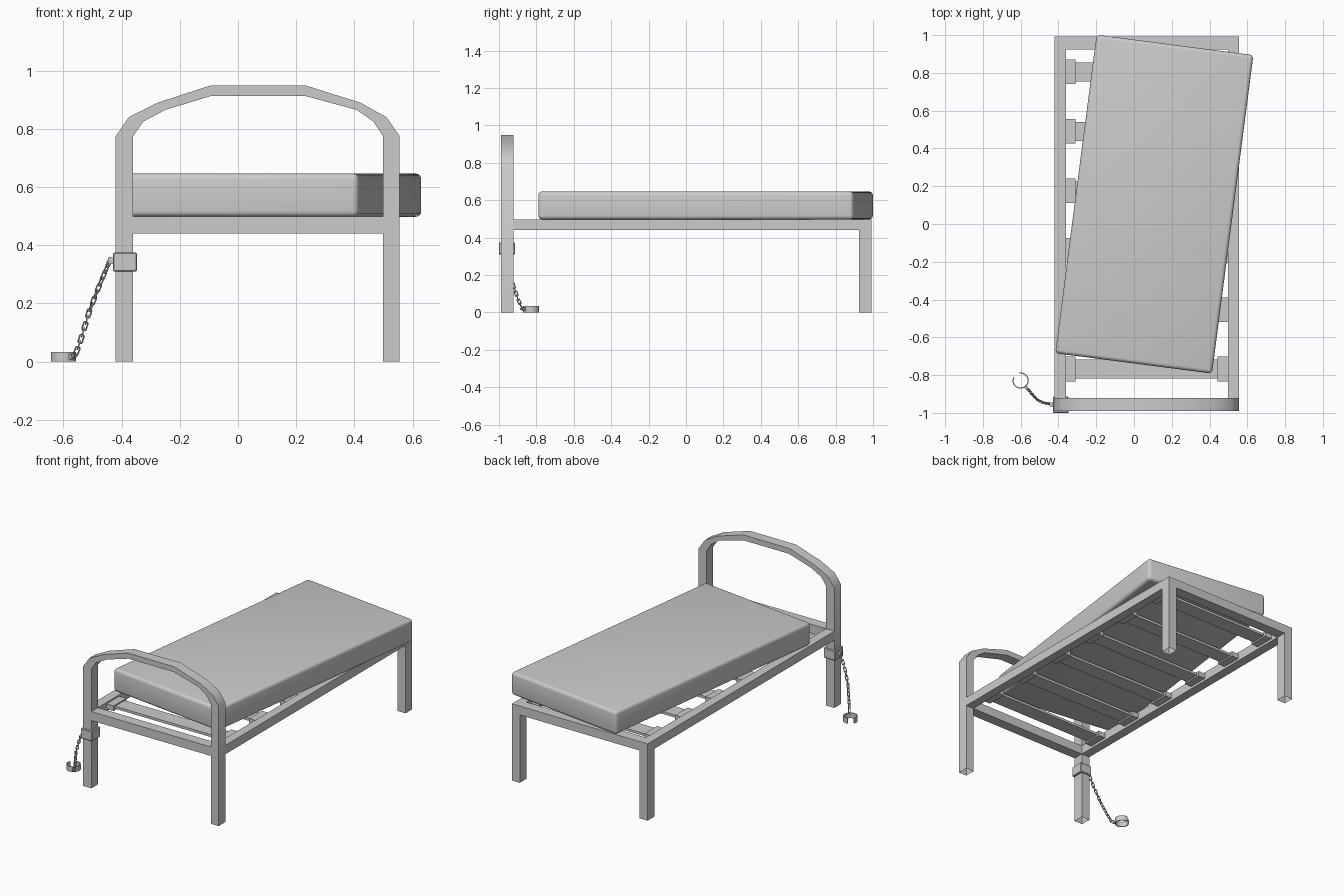
import bpy, bmesh
from math import radians, cos, sin, pi
from mathutils import Vector, Matrix

if "Cube" in bpy.data.objects:
    bpy.data.objects.remove(bpy.data.objects["Cube"])


def finish(name, bm, angle=None):
    bmesh.ops.recalc_face_normals(bm, faces=bm.faces)
    me = bpy.data.meshes.new(name)
    bm.to_mesh(me)
    bm.free()
    ob = bpy.data.objects.new(name, me)
    bpy.context.collection.objects.link(ob)
    if angle:
        bpy.ops.object.select_all(action='DESELECT')
        ob.select_set(True)
        bpy.context.view_layer.objects.active = ob
        bpy.ops.object.shade_smooth_by_angle(angle=radians(angle))
    return ob


def box(name, x, y, z, bevel=0, segments=1, open_bottom=False):
    bm = bmesh.new()
    size = (x[1] - x[0], y[1] - y[0], z[1] - z[0])
    mid = Vector((x[0] + x[1], y[0] + y[1], z[0] + z[1])) / 2
    bmesh.ops.create_cube(bm, size=1, matrix=Matrix.Translation(mid) @ Matrix.Diagonal((*size, 1)))
    if open_bottom:
        low = [f for f in bm.faces if f.calc_center_median().z < z[0] + 1e-4]
        bmesh.ops.delete(bm, geom=low, context='FACES')
    if bevel:
        bmesh.ops.bevel(bm, geom=bm.edges[:], offset=bevel, segments=segments,
                        profile=0.5, affect='EDGES')
    return finish(name, bm, 40 if segments > 1 else None)


X0, X1, XI0, XI1 = -0.42, 0.555, -0.36, 0.498
FRONT, BACK, RAIL = (-0.99, -0.922), (0.925, 0.993), (0.44, 0.498)

# Arched headboard with its two front legs, swept as one tube with open feet
outer = [(X0, 0), (X0, .775), (-.375, .84), (-.275, .89), (-.097, .948),
         (.235, .948), (.42, .89), (.51, .84), (X1, .775), (X1, 0)]
inner = [(XI0, 0), (XI0, .775), (-.325, .825), (-.25, .865), (-.092, .913),
         (.23, .913), (.408, .865), (.465, .825), (XI1, .775), (XI1, 0)]
bm = bmesh.new()
rings = [[bm.verts.new((p[0], y, p[1])) for p, y in
          ((o, FRONT[0]), (o, FRONT[1]), (i, FRONT[1]), (i, FRONT[0]))]
         for o, i in zip(outer, inner)]
for a, b in zip(rings, rings[1:]):
    for k in range(4):
        bm.faces.new((a[k], a[(k + 1) % 4], b[(k + 1) % 4], b[k]))
finish("headboard_arch", bm, 35)

# Bed frame: rear legs, end rails and side rails
for side, x in (("left", (X0, XI0)), ("right", (XI1, X1))):
    box(side + "_rear_leg", x, BACK, (0, RAIL[1]), open_bottom=True)
    box(side + "_side_rail", x, (FRONT[1], BACK[0]), RAIL)
box("front_rail", (XI0, XI1), FRONT, RAIL)
box("rear_rail", (XI0, XI1), BACK, RAIL)

# Slats with a holder at each end
for n in range(6):
    y = 0.805 - n * 0.3145
    box(f"slat_{n}", (-.33, .46), (y - .05, y + .05), (.464, .48))
    for side, x in (("left", (XI0, -.31)), ("right", (.443, XI1))):
        box(f"{side}_slat_holder_{n}", x, (y - .065, y + .065), (.455, .488))

# Mattress lying askew
mattress = box("mattress", (-.4185, .4185), (-.85, .85), (-.0745, .0745), .02, 4)
mattress.location = (.1075, .105, .572)
mattress.rotation_euler.z = radians(-7.4)

# Clamp on the front left leg with a lug for the chain
box("leg_clamp", (-.43, -.347), (-1.0, -.914), (.31, .375), .004)
box("clamp_lug", (-.447, -.428), (-.966, -.946), (.335, .358))

# Chain of interlocking links along a sagging path
ctrl = [Vector(p) for p in ((-.44, -.953, .348), (-.475, -.948, .265), (-.51, -.932, .175),
                            (-.54, -.9, .075), (-.56, -.876, .02), (-.575, -.862, .015))]
lengths = [(b - a).length for a, b in zip(ctrl, ctrl[1:])]


def along(d):
    for a, b, l in zip(ctrl, ctrl[1:], lengths):
        if d <= l:
            return a.lerp(b, d / l), (b - a).normalized()
        d -= l
    return ctrl[-1], (ctrl[-1] - ctrl[-2]).normalized()


def link(bm, matrix, half=.009, radius=.0075, wire=.0027, turns=12, sides=6):
    grid = []
    for i in range(turns):
        a = 2 * pi * (i + .5) / turns
        shift = half if cos(a) > 0 else -half
        ring = []
        for j in range(sides):
            b = 2 * pi * j / sides
            r = radius + wire * cos(b)
            ring.append(bm.verts.new(matrix @ Vector((shift + r * cos(a), r * sin(a), wire * sin(b)))))
        grid.append(ring)
    for i in range(turns):
        for j in range(sides):
            p, q, k = grid[i], grid[(i + 1) % turns], (j + 1) % sides
            bm.faces.new((p[j], q[j], q[k], p[k]))


bm = bmesh.new()
count = 16
for n in range(count):
    pos, tangent = along(sum(lengths) * (n + .3) / count)
    rot = tangent.to_track_quat('X', 'Z').to_matrix().to_4x4()
    link(bm, Matrix.Translation(pos) @ rot @ Matrix.Rotation(radians(45 + 90 * n), 4, 'X'))
finish("chain", bm, 60)

# Open cuff on the floor, its gap facing away from the chain
bm = bmesh.new()
steps, gap, start = 24, radians(55), radians(128)
rings = []
for i in range(steps + 1):
    a = start + gap / 2 + (2 * pi - gap) * i / steps
    rings.append([bm.verts.new((-.6 + r * cos(a), -.829 + r * sin(a), z))
                  for r, z in ((.037, 0), (.043, 0), (.043, .034), (.037, .034))])
for a, b in zip(rings, rings[1:]):
    for k in range(4):
        bm.faces.new((a[k], a[(k + 1) % 4], b[(k + 1) % 4], b[k]))
bm.faces.new(rings[0])
bm.faces.new(rings[-1])
finish("cuff", bm, 35)
lug = box("cuff_lug", (-.009, .009), (-.008, .008), (.008, .026))
lug.location = (-.572, -.864, 0)
lug.rotation_euler.z = radians(-52)
